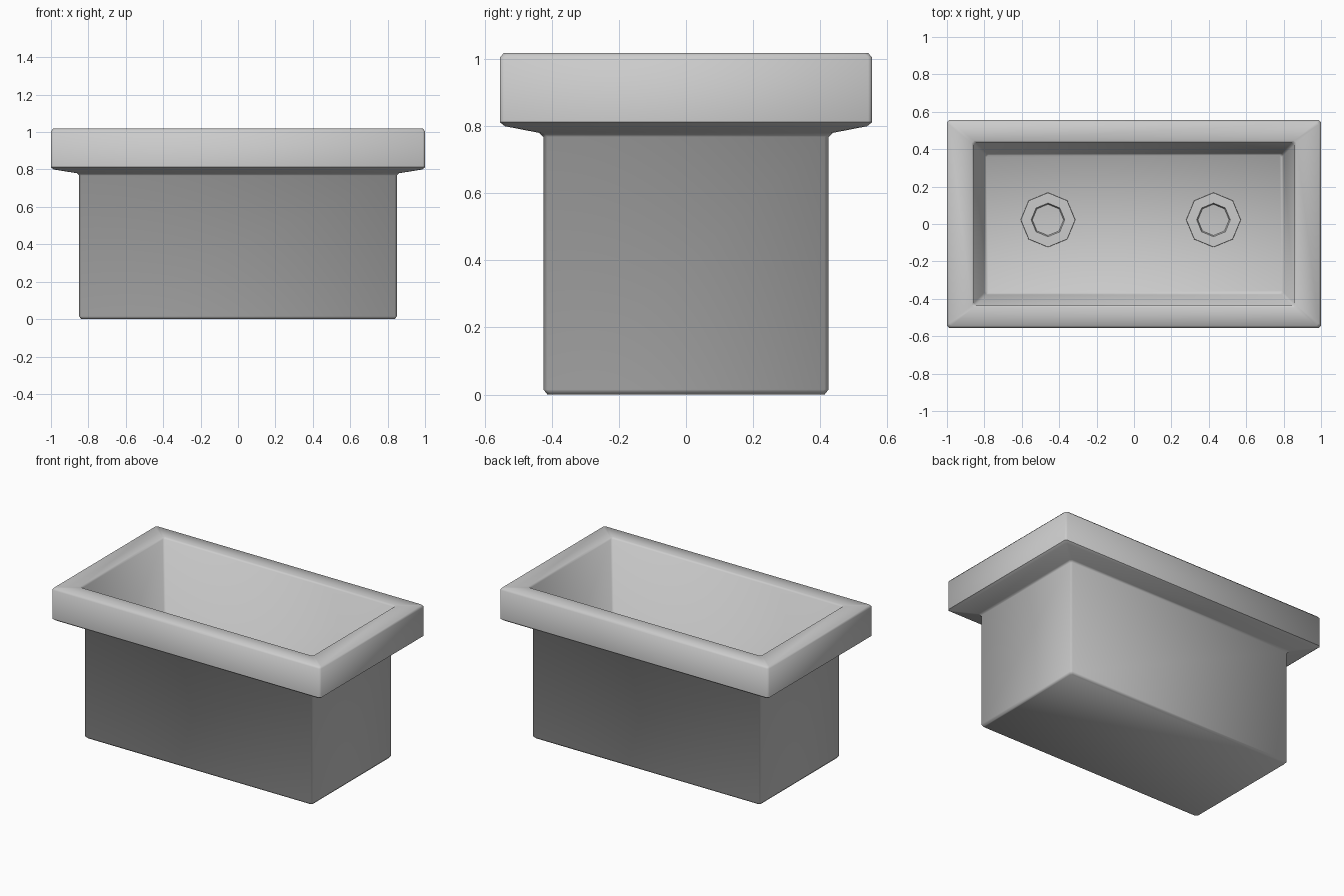
import bpy, bmesh, math

if "Cube" in bpy.data.objects:
    bpy.data.objects.remove(bpy.data.objects["Cube"])

FLOOR = 0.09


def rect_ring(bm, hx, hy, z, c=0.012):
    # rectangle with small chamfered corners
    pts = [(hx, hy - c), (hx - c, hy), (c - hx, hy), (-hx, hy - c),
           (-hx, c - hy), (c - hx, -hy), (hx - c, -hy), (hx, c - hy)]
    return [bm.verts.new((x, y, z)) for x, y in pts]


def oct_ring(bm, cx, cy, r, z):
    return [bm.verts.new((cx + r * math.cos(i * math.pi / 4),
                          cy + r * math.sin(i * math.pi / 4), z)) for i in range(8)]


def loft(bm, rings, closed=False):
    pairs = list(zip(rings, rings[1:]))
    if closed:
        pairs.append((rings[-1], rings[0]))
    else:
        bm.faces.new(rings[0][::-1])
        bm.faces.new(rings[-1])
    for a, b in pairs:
        for i in range(8):
            j = (i + 1) % 8
            bm.faces.new((a[i], a[j], b[j], b[i]))


def finish(bm, name, angle):
    bmesh.ops.recalc_face_normals(bm, faces=bm.faces)
    mesh = bpy.data.meshes.new(name)
    bm.to_mesh(mesh)
    bm.free()
    ob = bpy.data.objects.new(name, mesh)
    bpy.context.collection.objects.link(ob)
    bpy.ops.object.select_all(action='DESELECT')
    ob.select_set(True)
    bpy.context.view_layer.objects.active = ob
    bpy.ops.object.shade_smooth_by_angle(angle=math.radians(angle))


# Planter box: outside, overhanging rim and tapered inside as one shell
profile = [
    (0.838, 0.413, 0.003), (0.85, 0.425, 0.015),                 # base edge
    (0.85, 0.425, 0.768), (0.862, 0.437, 0.78),                  # neck
    (0.985, 0.54, 0.80), (1.0, 0.555, 0.812),                    # rim underside
    (1.0, 0.555, 1.005), (0.988, 0.543, 1.018),                  # rim outer edge
    (0.868, 0.446, 1.018), (0.856, 0.434, 1.008),                # rim inner edge
    (0.80, 0.378, FLOOR + 0.012), (0.79, 0.368, FLOOR),          # inner wall
]
bm = bmesh.new()
loft(bm, [rect_ring(bm, hx, hy, 0.0 if z == 0.003 else z) for hx, hy, z in profile])
finish(bm, "planter_box", 50)

# Octagonal drain collars on the inner floor
for side, cx in (("left", -0.46), ("right", 0.425)):
    bm = bmesh.new()
    loft(bm, [oct_ring(bm, cx, 0.022, r, FLOOR + dz) for r, dz in
              ((0.147, -0.01), (0.145, 0.015), (0.09, 0.015), (0.079, -0.01))], True)
    finish(bm, "drain_collar_" + side, 30)
